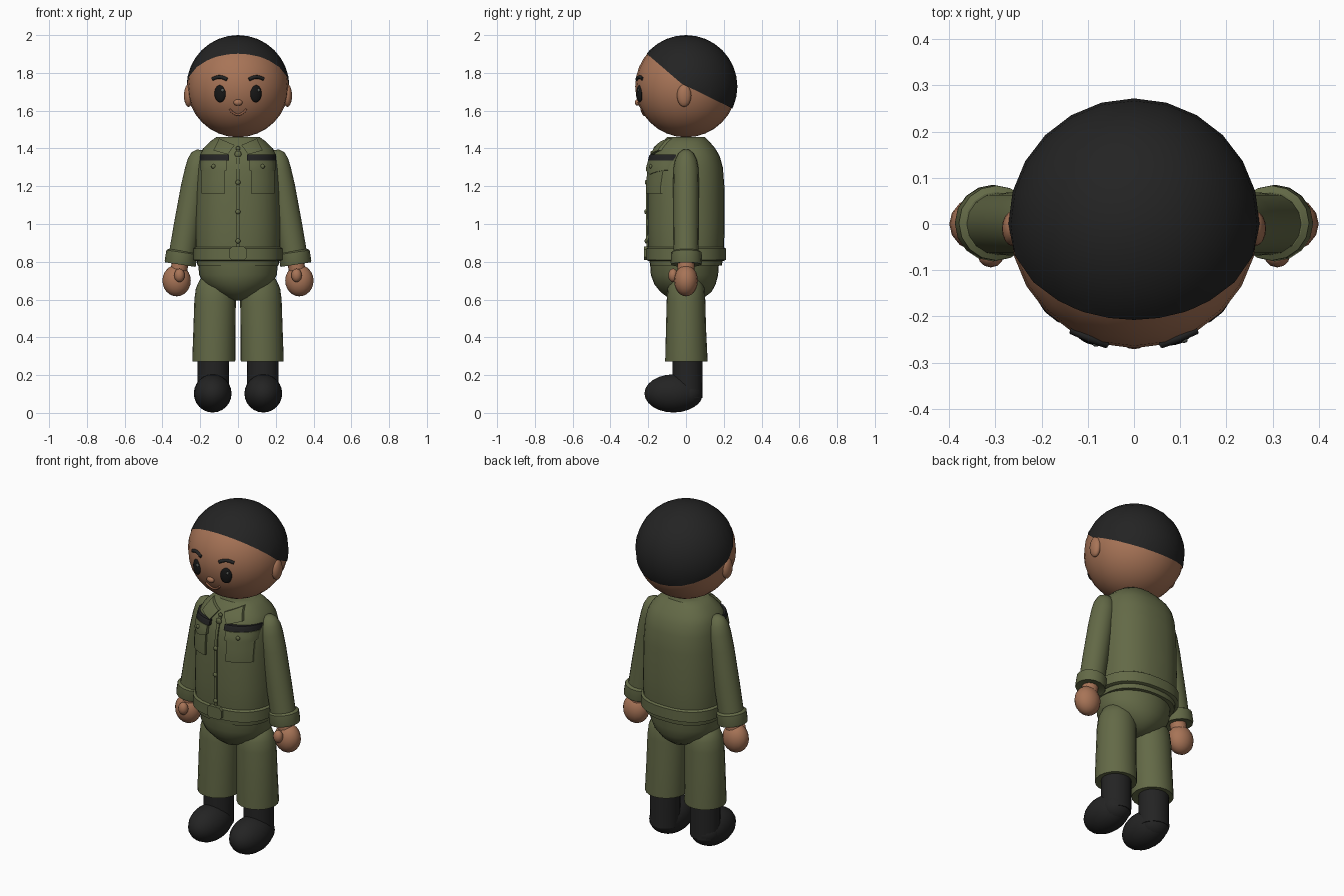
import bpy, bmesh, math
from mathutils import Vector, Matrix

if "Cube" in bpy.data.objects:
    bpy.data.objects.remove(bpy.data.objects["Cube"])


def material(name, rgb):
    m = bpy.data.materials.new(name)
    m.diffuse_color = (*rgb, 1)
    m.use_nodes = True
    m.node_tree.nodes["Principled BSDF"].inputs["Base Color"].default_value = m.diffuse_color
    return m


SKIN = material("skin brown", (0.39, 0.175, 0.095))
LIP = material("lip brown", (0.30, 0.12, 0.065))
GREEN = material("olive cloth", (0.125, 0.142, 0.062))
BLACK = material("soft black", (0.017, 0.017, 0.017))
EYE = material("eye black", (0.008, 0.008, 0.008))
GLINT = material("eye glint", (0.10, 0.11, 0.10))


def finish(name, bm, mat, angle=40):
    bmesh.ops.recalc_face_normals(bm, faces=bm.faces)
    me = bpy.data.meshes.new(name)
    bm.to_mesh(me)
    bm.free()
    ob = bpy.data.objects.new(name, me)
    bpy.context.collection.objects.link(ob)
    me.materials.append(mat)
    bpy.ops.object.select_all(action='DESELECT')
    ob.select_set(True)
    bpy.context.view_layer.objects.active = ob
    bpy.ops.object.shade_smooth_by_angle(angle=math.radians(angle))
    return ob


def ball(name, c, r, mat, seg=20, rings=12, turn=0.0):
    bm = bmesh.new()
    mtx = Matrix.Translation(c) @ Matrix.Rotation(turn, 4, 'Z') @ Matrix.Diagonal((*r, 1))
    bmesh.ops.create_uvsphere(bm, u_segments=seg, v_segments=rings, radius=1, matrix=mtx)
    return finish(name, bm, mat)


def loft(name, rings, mat, seg=24, power=2.0, shear=0.0, angle=40):
    """Stack of superellipse rings given as (z, cx, cy, half_x, half_y)."""
    bm = bmesh.new()
    loops = []
    for z, cx, cy, hx, hy in rings:
        loop = []
        for i in range(seg):
            a = 2 * math.pi * i / seg
            c, s = math.cos(a), math.sin(a)
            dx = math.copysign(abs(c) ** (2 / power), c) * hx
            dy = math.copysign(abs(s) ** (2 / power), s) * hy
            loop.append(bm.verts.new((cx + dx, cy + dy, z + shear * dx)))
        loops.append(loop)
    for a, b in zip(loops, loops[1:]):
        for i in range(seg):
            j = (i + 1) % seg
            bm.faces.new((a[i], a[j], b[j], b[i]))
    bm.faces.new(loops[0])
    bm.faces.new(loops[-1])
    return finish(name, bm, mat, angle)


def tube(name, pts, r, mat):
    cu = bpy.data.curves.new(name, 'CURVE')
    cu.dimensions = '3D'
    cu.bevel_depth, cu.bevel_resolution, cu.use_fill_caps = r, 2, True
    cu.resolution_u = 5
    sp = cu.splines.new('BEZIER')
    sp.bezier_points.add(len(pts) - 1)
    for bp, p in zip(sp.bezier_points, pts):
        bp.co = p
        bp.handle_left_type = bp.handle_right_type = 'AUTO'
    ob = bpy.data.objects.new(name, cu)
    bpy.context.collection.objects.link(ob)
    cu.materials.append(mat)
    bpy.ops.object.select_all(action='DESELECT')
    ob.select_set(True)
    bpy.context.view_layer.objects.active = ob
    bpy.ops.object.convert(target='MESH')


# Torso profile: z, half width, half depth
TORSO = [(0.78, .215, .19), (0.85, .225, .20), (1.0, .226, .205), (1.2, .222, .203),
         (1.3, .215, .195), (1.36, .205, .178), (1.40, .185, .155), (1.435, .15, .125),
         (1.46, .115, .10)]
POWER = 2.4


def chest_y(x, z):
    """Front surface of the torso at x, z."""
    z = min(max(z, TORSO[0][0]), TORSO[-1][0])
    for a, b in zip(TORSO, TORSO[1:]):
        if z <= b[0]:
            t = (z - a[0]) / (b[0] - a[0])
            hx, hy = a[1] + t * (b[1] - a[1]), a[2] + t * (b[2] - a[2])
            break
    k = min(abs(x) / hx, 0.97)
    return -hy * (1 - k ** POWER) ** (1 / POWER)


def patch(name, quad, thick, mat, dip=0.0, nx=6, nz=4):
    """Cloth piece wrapped on the chest; quad = low-in, low-out, up-out, up-in."""
    bm = bmesh.new()
    q = [Vector(p) for p in quad]
    grid = []
    for j in range(nz + 1):
        t = j / nz
        row = []
        for i in range(nx + 1):
            u = i / nx
            p = q[0].lerp(q[1], u).lerp(q[3].lerp(q[2], u), t)
            z = p.y - dip * (1 - t) * (1 - abs(2 * u - 1))
            row.append(bm.verts.new((p.x, chest_y(p.x, z) + 0.006, z)))
        grid.append(row)
    for a, b in zip(grid, grid[1:]):
        for i in range(nx):
            bm.faces.new((a[i], a[i + 1], b[i + 1], b[i]))
    new = bmesh.ops.extrude_face_region(bm, geom=bm.faces[:])['geom']
    bmesh.ops.translate(bm, vec=(0, -thick - 0.006, 0),
                        verts=[g for g in new if isinstance(g, bmesh.types.BMVert)])
    return finish(name, bm, mat, 35)


def box(x0, x1, z0, z1, s):
    return [(s * x0, z0), (s * x1, z0), (s * x1, z1), (s * x0, z1)]


# Head and hair cap
HC, HR = Vector((0, 0, 1.728)), 0.269


def face(x, z, lift=0.0):
    return (x, -math.sqrt(HR ** 2 - x * x - (z - HC.z) ** 2) - lift, z)


ball("head", HC, (HR,) * 3, SKIN, 24, 16)
bm = bmesh.new()
bmesh.ops.create_uvsphere(bm, u_segments=24, v_segments=16, radius=0.272,
                          matrix=Matrix.Translation(HC))
for p, n in (((0, -.2, 1.895), (0, .155, .18)), ((0, -.02, 1.742), (0, .135, .275))):
    bmesh.ops.bisect_plane(bm, geom=bm.verts[:] + bm.edges[:] + bm.faces[:],
                           plane_co=p, plane_no=n, clear_inner=True)
finish("hair", bm, BLACK)

# Nose and mouth
ball("nose", (0, -.257, 1.643), (.024, .014, .017), SKIN, 12, 8)
tube("mouth", [face(x, z) for x, z in
               ((-.045, 1.607), (-.025, 1.588), (0, 1.578), (.025, 1.588), (.045, 1.607))], .006, LIP)

# Torso, hips, belt and buckle
loft("shirt_body", [(z, 0, 0, hx, hy) for z, hx, hy in TORSO], GREEN, 32, POWER)
loft("hips", [(.595, 0, 0, .03, .05), (.61, 0, 0, .075, .095), (.64, 0, 0, .13, .135),
              (.68, 0, -.005, .18, .162), (.73, 0, -.008, .205, .178), (.80, 0, -.008, .213, .183)],
     GREEN, 32)
loft("waistband", [(.805, 0, 0, .225, .20), (.81, 0, 0, .238, .211), (.87, 0, 0, .238, .211),
                   (.878, 0, 0, .225, .20)], GREEN, 32, POWER, angle=30)
bm = bmesh.new()
bmesh.ops.create_cube(bm, size=1, matrix=Matrix.Translation((0, -.208, .845))
                      @ Matrix.Diagonal((.095, .03, .07, 1)))
bmesh.ops.bevel(bm, geom=[e for e in bm.edges if abs(e.verts[0].co.y - e.verts[1].co.y) > .01],
                offset=.015, segments=1, affect='EDGES')
finish("belt_buckle", bm, GREEN, 30)

# Shirt front: placket and buttons
patch("placket", [(-.008, .88), (.008, .88), (.008, 1.40), (-.008, 1.40)], .008, GREEN, nx=2, nz=14)
for i, (z, r) in enumerate(((.91, .013), (1.065, .013), (1.22, .013), (1.37, .018), (1.40, .012))):
    ball(f"button_{i}", (0, chest_y(0, z) - .008, z), (r, .009, r), GREEN, 12, 8)

for s, side in ((-1, "left"), (1, "right")):
    # Face details
    ball(f"ear_{side}", (s * .262, -.01, 1.68), (.024, .038, .06), SKIN, 16, 10)
    ex, ey, ez = face(s * .095, 1.69)
    ball(f"eye_{side}", (ex, ey + .003, ez), (.032, .014, .046), EYE, 16, 12, s * .36)
    ball(f"eye_glint_{side}", (ex + .013, ey - .007 - s * -.004, ez + .018), (.008, .006, .009), GLINT, 10, 6)
    tube(f"eyebrow_{side}", [face(s * x, z) for x, z in
                             ((.058, 1.765), (.08, 1.775), (.105, 1.778), (.135, 1.768))], .0095, BLACK)

    # Collar leaf, chest pocket, flap and black tape
    patch(f"collar_{side}", [(s * .055, 1.368), (s * .13, 1.39), (s * .10, 1.453), (s * .018, 1.418)],
          .018, GREEN)
    patch(f"pocket_{side}", box(.068, .193, 1.162, 1.30, s), .014, GREEN)
    patch(f"pocket_flap_{side}", box(.06, .20, 1.285, 1.335, s), .020, GREEN, dip=.022)
    patch(f"chest_tape_{side}", box(.048, .20, 1.337, 1.367, s), .02, BLACK)
    ball(f"pocket_button_{side}", (s * .13, chest_y(.13, 1.305) - .02, 1.305), (.012, .009, .012),
         GREEN, 12, 8)

    # Arm: sleeve, cuff, wrist, hand, thumb
    loft(f"sleeve_{side}", [(z, s * x, 0, hx, hy) for z, x, hx, hy in
                            ((.83, .297, .070, .067), (1.0, .268, .070, .068), (1.2, .233, .068, .068),
                             (1.29, .215, .065, .067), (1.34, .205, .060, .058), (1.375, .20, .045, .04),
                             (1.392, .197, .02, .018))], GREEN, 16, shear=s * .13)
    loft(f"cuff_{side}", [(z, s * x, .002, h, h) for z, x, h in
                          ((.79, .305, .065), (.785, .306, .080), (.795, .305, .083),
                           (.85, .298, .081), (.858, .297, .068))], GREEN, 16, shear=s * .15, angle=30)
    loft(f"wrist_{side}", [(.72, s * .32, 0, .045, .045), (.81, s * .303, 0, .045, .045)], SKIN, 16)
    ball(f"hand_{side}", (s * .325, 0, .70), (.075, .063, .083), SKIN, 16, 12)
    ball(f"thumb_{side}", (s * .31, -.068, .728), (.028, .026, .036), SKIN, 12, 8)

    # Leg: trouser tube with domed top, boot shaft and boot foot
    loft(f"trouser_{side}", [(z, s * x, y, hx, hy) for z, x, y, hx, hy in
                             ((.275, .128, .002, .09, .09), (.272, .128, .002, .113, .112),
                              (.285, .128, .002, .114, .112), (.45, .125, 0, .111, .106),
                              (.60, .121, 0, .110, .102), (.66, .118, 0, .105, .098),
                              (.71, .115, 0, .085, .08), (.735, .113, 0, .045, .045))], GREEN, 20)
    loft(f"boot_shaft_{side}", [(.08, s * .132, .008, .082, .08), (.30, s * .13, .008, .084, .078)],
         BLACK, 20)
    ball(f"boot_foot_{side}", (s * .134, -.066, .103), (.10, .154, .101), BLACK, 20, 12)
    ball(f"boot_heel_{side}", (s * .134, .006, .102), (.085, .082, .078), BLACK, 20, 12)
